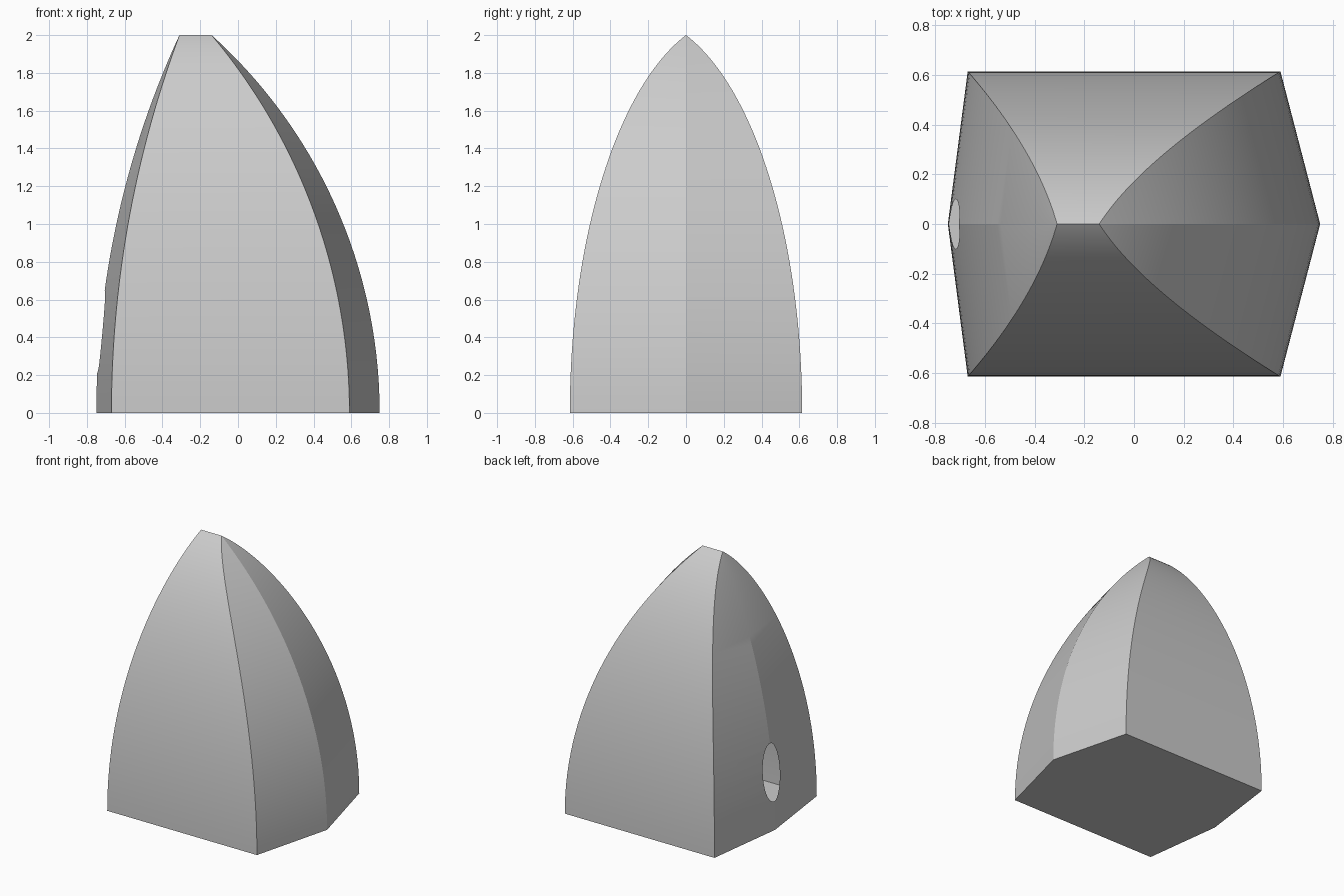
import bpy, bmesh, math

cube = bpy.data.objects.get("Cube")
if cube:
    bpy.data.objects.remove(cube)

HEIGHT, RINGS = 2.0, 40

grey = bpy.data.materials.new("plain_grey")
grey.use_nodes = True
colour = (0.6, 0.6, 0.6, 1)
grey.diffuse_color = colour
grey.node_tree.nodes["Principled BSDF"].inputs["Base Color"].default_value = colour


def arc(start, end, z):
    """Circular arc, vertical at the base, from start to end."""
    drop = abs(start - end)
    r = (HEIGHT ** 2 + drop ** 2) / (2 * drop)
    return start + math.copysign(r - math.sqrt(r * r - z * z), end - start)


def half_depth(z):
    """Pointed arch from an ellipse moved inwards."""
    h = 2.1
    e, tip = math.sqrt(1 - (z / h) ** 2), math.sqrt(1 - (HEIGHT / h) ** 2)
    return 0.615 * (e - tip) / (1 - tip)


# Arched shell: six-sided rings closing to a short ridge
bm = bmesh.new()
rings = []
for i in range(RINGS + 1):
    z = HEIGHT * math.sin(math.pi / 2 * i / RINGS)
    y = half_depth(z)
    left, right = arc(0.59, -0.14, z), arc(-0.67, -0.31, z)
    section = [(left, -y), (arc(0.75, -0.14, z), 0), (left, y),
               (right, y), (arc(-0.75, -0.31, z), 0), (right, -y)]
    rings.append([bm.verts.new((px, py, z)) for px, py in section])
for low, high in zip(rings, rings[1:]):
    for k in range(6):
        n = (k + 1) % 6
        bm.faces.new((low[k], low[n], high[n], high[k]))
bm.faces.new(rings[0][::-1])
bmesh.ops.remove_doubles(bm, verts=bm.verts, dist=0.0005)
bmesh.ops.triangulate(bm, faces=[f for f in bm.faces if len(f.verts) == 4])
bmesh.ops.recalc_face_normals(bm, faces=bm.faces)
mesh = bpy.data.meshes.new("shell")
bm.to_mesh(mesh)
bm.free()
shell = bpy.data.objects.new("shell", mesh)
bpy.context.collection.objects.link(shell)
mesh.materials.append(grey)

# Oval entrance hole through the right-hand ridge
HOLE_Z, HOLE_W, HOLE_H = 0.43, 0.1, 0.215
bpy.ops.mesh.primitive_cylinder_add(vertices=48, radius=1, depth=0.3,
                                    location=(-0.75, 0, HOLE_Z),
                                    rotation=(0, math.pi / 2, 0))
cutter = bpy.context.object
cutter.name = "hole_cutter"
cutter.scale = (HOLE_H, HOLE_W, 1)
cutter.hide_render = True
cut = shell.modifiers.new("hole", "BOOLEAN")
cut.operation, cut.solver, cut.object = "DIFFERENCE", "EXACT", cutter
deps = bpy.context.evaluated_depsgraph_get()
shell.data = bpy.data.meshes.new_from_object(shell.evaluated_get(deps))
shell.modifiers.clear()
bpy.data.objects.remove(cutter)

# Remove the pocket so the hole opens into the hollow inside
bm = bmesh.new()
bm.from_mesh(shell.data)


def in_hole(v):
    return v.co.x < 0 and math.hypot(v.co.y / HOLE_W, (v.co.z - HOLE_Z) / HOLE_H) < 1.01


pocket = [f for f in bm.faces if all(in_hole(v) for v in f.verts)]
bmesh.ops.delete(bm, geom=pocket, context="FACES")
bm.to_mesh(shell.data)
bm.free()

bpy.ops.object.select_all(action="DESELECT")
shell.select_set(True)
bpy.context.view_layer.objects.active = shell
bpy.ops.object.shade_smooth_by_angle(angle=math.radians(12))
